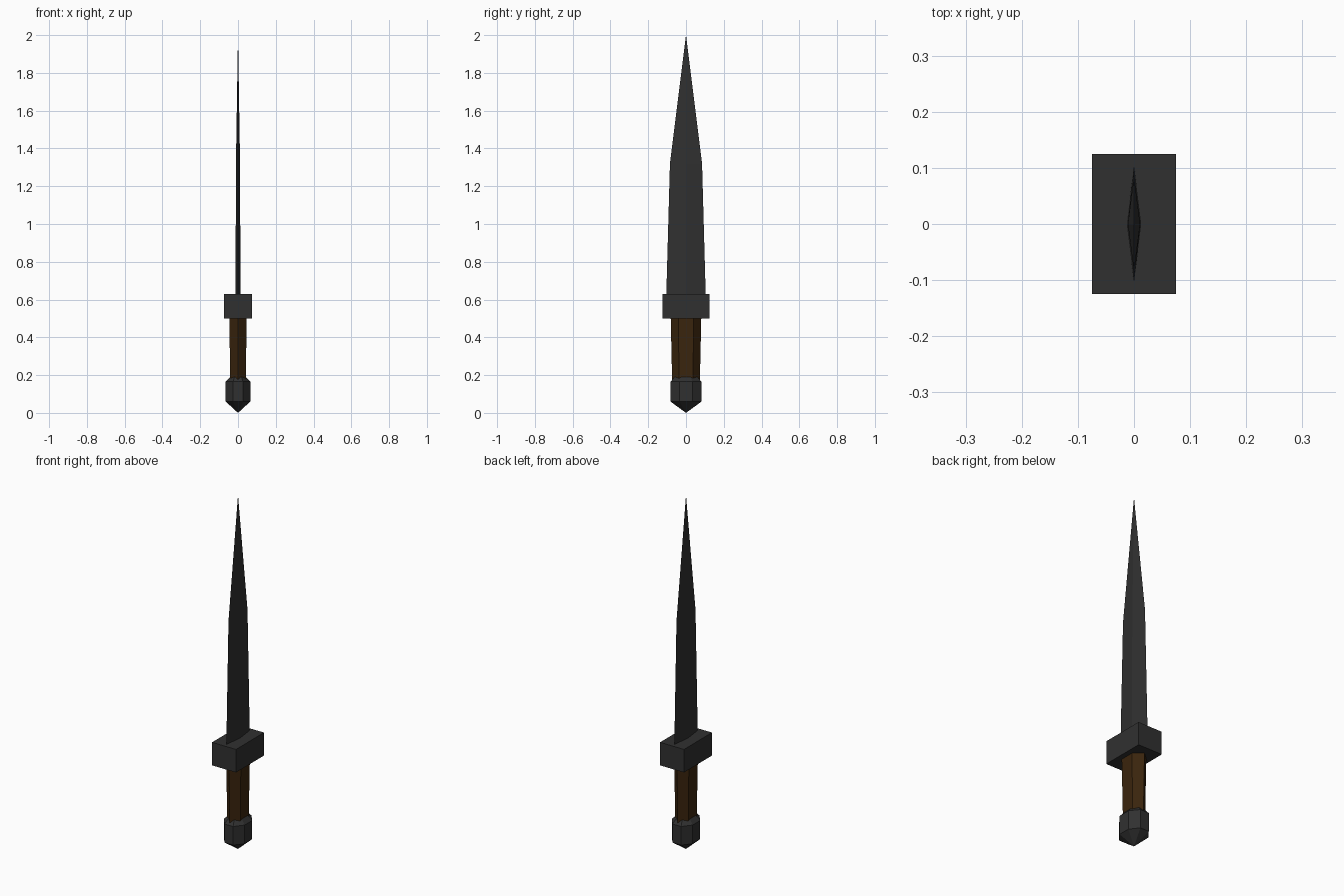
import bpy, math

if "Cube" in bpy.data.objects:
    bpy.data.objects.remove(bpy.data.objects["Cube"])


def material(name, rgb):
    m = bpy.data.materials.new(name)
    m.diffuse_color = (*rgb, 1)
    m.use_nodes = True
    m.node_tree.nodes["Principled BSDF"].inputs["Base Color"].default_value = m.diffuse_color
    return m


metal = material("dark steel", (0.03, 0.03, 0.03))
wood = material("brown wood", (0.042, 0.018, 0.004))


def loft(name, rings, mat):
    """Skin equal-length rings (lists of points) into a closed solid; one-point rings are tips."""
    verts, faces, ids = [], [], []
    for ring in rings:
        ids.append(list(range(len(verts), len(verts) + len(ring))))
        verts += ring
    for a, b in zip(ids, ids[1:]):
        n = max(len(a), len(b))
        for i in range(n):
            j = (i + 1) % n
            if len(b) == 1:
                faces.append((a[i], a[j], b[0]))
            elif len(a) == 1:
                faces.append((a[0], b[j], b[i]))
            else:
                faces.append((a[i], a[j], b[j], b[i]))
    if len(ids[0]) > 1:
        faces.append(ids[0][::-1])
    if len(ids[-1]) > 1:
        faces.append(ids[-1])
    mesh = bpy.data.meshes.new(name)
    mesh.from_pydata(verts, [], faces)
    mesh.materials.append(mat)
    obj = bpy.data.objects.new(name, mesh)
    bpy.context.collection.objects.link(obj)
    return obj


def ring(sides, rx, ry, z, turn=0.0):
    angles = [turn + 2 * math.pi * i / sides for i in range(sides)]
    return [(rx * math.cos(a), ry * math.sin(a), z) for a in angles]


# Blade: flat diamond section running to a point
loft("blade", [ring(4, 0.013, 0.105, 0.6), ring(4, 0.011, 0.085, 1.32), [(0, 0, 2.0)]], metal)

# Guard: plain block
c = math.sqrt(2)
loft("guard", [ring(4, 0.075 * c, 0.125 * c, z, math.pi / 4) for z in (0.5, 0.63)], metal)

# Grip: six-sided, slightly slimmer at the bottom
h = math.cos(math.pi / 6)
loft("grip", [ring(6, 0.041 / h, 0.073, 0.15, math.pi / 6),
              ring(6, 0.046 / h, 0.081, 0.51, math.pi / 6)], wood)

# Pommel: eight-sided cap, chamfered top and pointed bottom
e, t = math.cos(math.pi / 8), math.pi / 8
loft("pommel", [[(0, 0, 0.0)], ring(8, 0.065 / e, 0.082 / e, 0.06, t),
                ring(8, 0.065 / e, 0.082 / e, 0.165, t),
                ring(8, 0.042 / e, 0.06 / e, 0.19, t)], metal)
